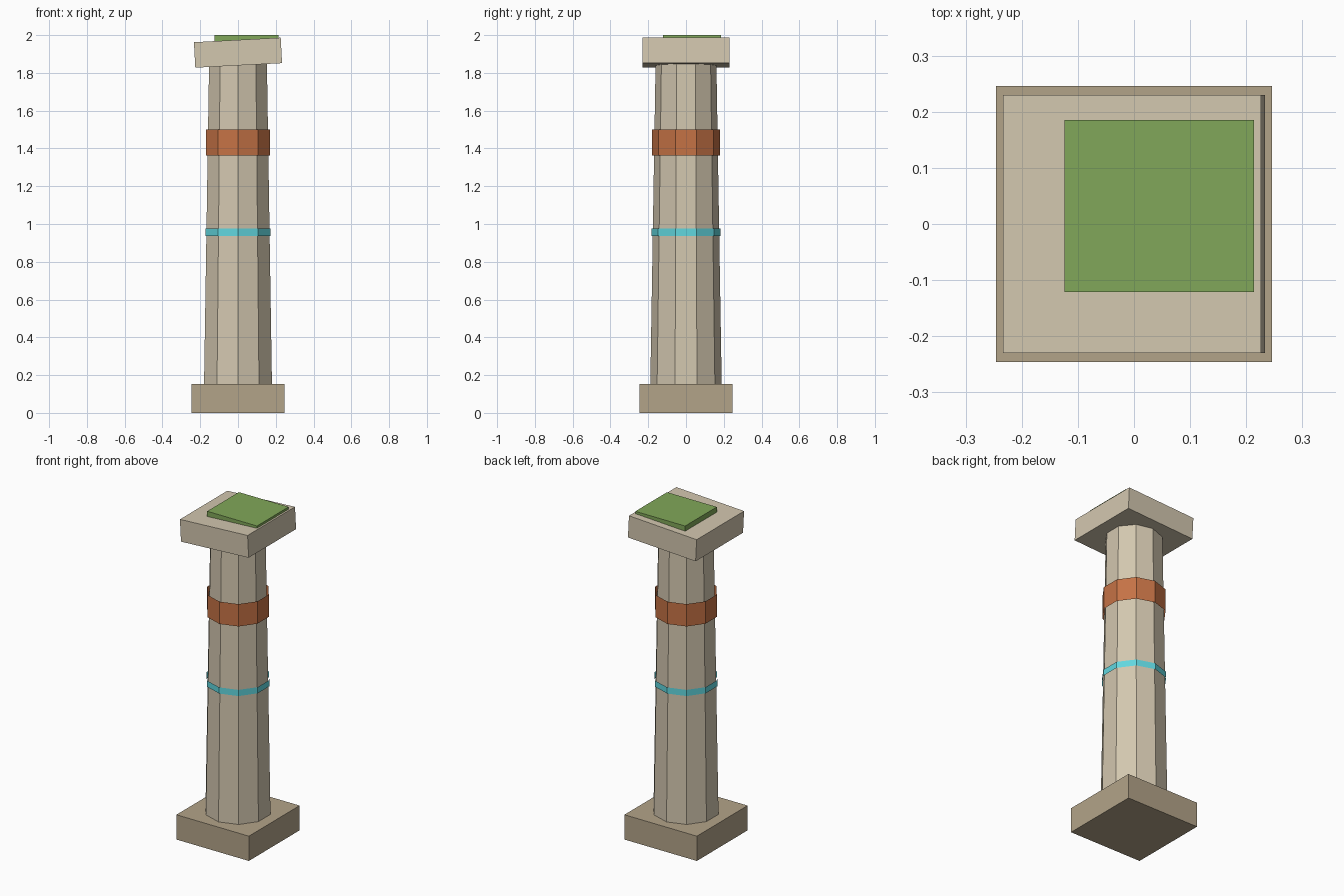
import bpy, bmesh, math
from mathutils import Matrix

if "Cube" in bpy.data.objects:
    bpy.data.objects.remove(bpy.data.objects["Cube"])


def material(name, rgb):
    m = bpy.data.materials.new(name)
    m.diffuse_color = (*rgb, 1)
    m.use_nodes = True
    m.node_tree.nodes["Principled BSDF"].inputs["Base Color"].default_value = m.diffuse_color
    return m


STONE = material("pale_stone", (0.65, 0.57, 0.43))
PLINTH = material("dark_stone", (0.45, 0.37, 0.25))
RUST = material("rust_orange", (0.56, 0.17, 0.06))
CYAN = material("cyan", (0.12, 0.68, 0.74))
MOSS = material("moss_green", (0.22, 0.39, 0.10))


def finish(name, bm, mat):
    bmesh.ops.recalc_face_normals(bm, faces=bm.faces)
    mesh = bpy.data.meshes.new(name)
    bm.to_mesh(mesh)
    bm.free()
    mesh.materials.append(mat)
    obj = bpy.data.objects.new(name, mesh)
    bpy.context.collection.objects.link(obj)
    return obj


def box(name, center, size, mat, tilt=0):
    bm = bmesh.new()
    bmesh.ops.create_cube(bm, size=1, matrix=Matrix.Diagonal((*size, 1)))
    obj = finish(name, bm, mat)
    obj.location = center
    obj.rotation_euler.y = math.radians(tilt)
    return obj


def ten_sided(name, z0, z1, r0, r1, mat, caps):
    # Ten-sided tube with a corner pointing to the front
    bm = bmesh.new()
    rings = []
    for z, r in ((z0, r0), (z1, r1)):
        angles = [math.radians(90 + 36 * i) for i in range(10)]
        rings.append([bm.verts.new((r * math.cos(a), r * math.sin(a), z)) for a in angles])
    low, high = rings
    for i in range(10):
        j = (i + 1) % 10
        bm.faces.new((low[i], low[j], high[j], high[i]))
    if caps:
        bm.faces.new(low[::-1])
        bm.faces.new(high)
    return finish(name, bm, mat)


# Base and tapered shaft
box("plinth", (0, 0, 0.076), (0.492, 0.492, 0.152), PLINTH)
ten_sided("shaft", 0.15, 1.85, 0.189, 0.161, STONE, True)

# Open bands around the shaft
ten_sided("orange_band", 1.363, 1.50, 0.179, 0.179, RUST, False)
ten_sided("cyan_band", 0.937, 0.975, 0.182, 0.182, CYAN, False)

# Slightly tilted top slab with a level moss patch
box("capital", (0, 0, 1.907), (0.46, 0.46, 0.135), STONE, -3)
box("moss_patch", (0.045, 0.032, 1.98), (0.338, 0.307, 0.04), MOSS)
